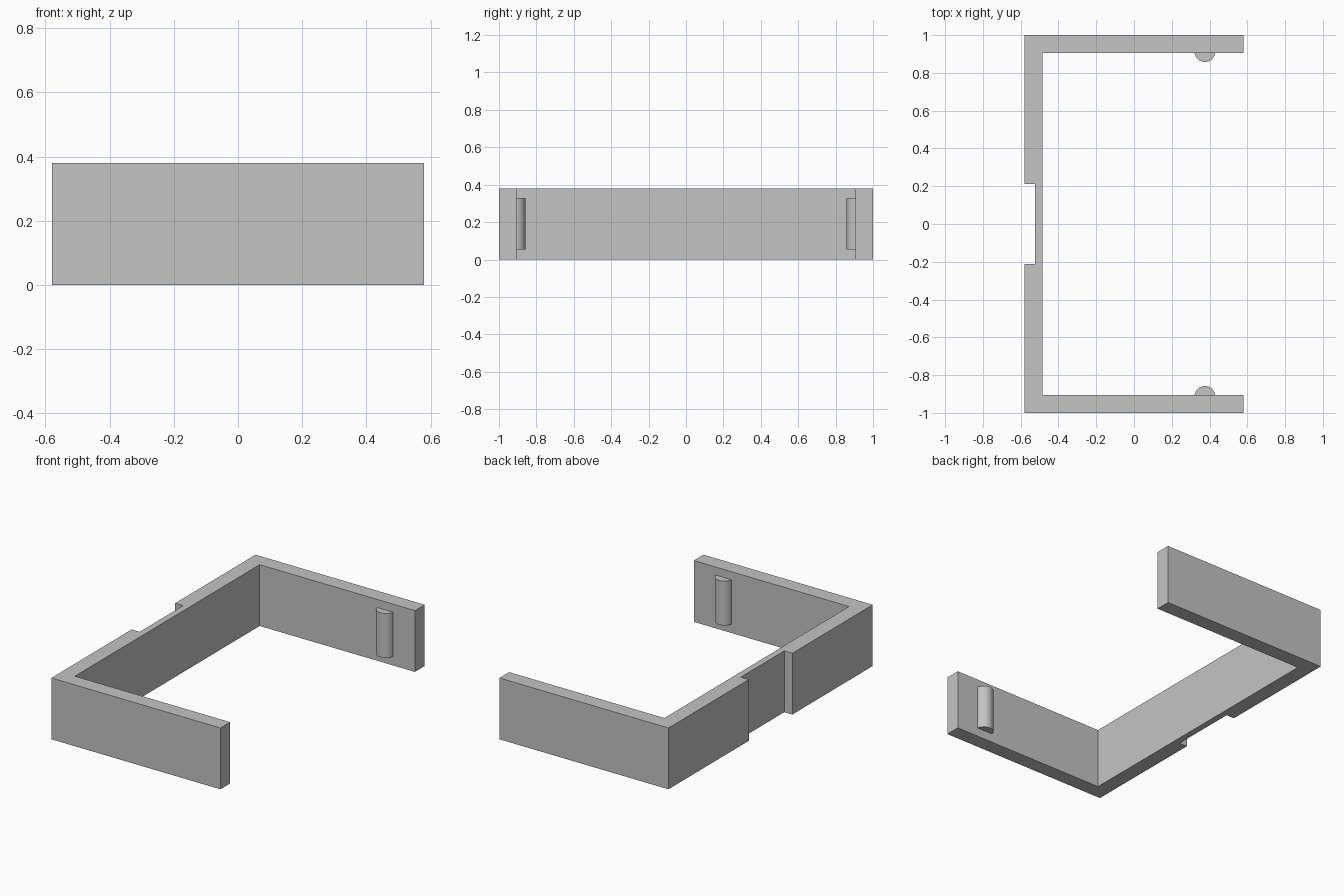
import bpy
import bmesh
import math

cube = bpy.data.objects.get("Cube")
if cube:
    bpy.data.objects.remove(cube, do_unlink=True)

HEIGHT = 0.38
OUT_X, IN_X, NOTCH_X = 0.58, 0.485, 0.525
OUT_Y, IN_Y, NOTCH_Y = 1.0, 0.905, 0.213

grey = bpy.data.materials.new("plain_grey")
grey.use_nodes = True
colour = (0.55, 0.55, 0.55, 1)
grey.diffuse_color = colour
grey.node_tree.nodes["Principled BSDF"].inputs["Base Color"].default_value = colour


def extrude_profile(name, points, z0, z1):
    """Closed prism from a plan outline."""
    bm = bmesh.new()
    face = bm.faces.new([bm.verts.new((x, y, z0)) for x, y in points])
    top = bmesh.ops.extrude_face_region(bm, geom=[face])["geom"]
    verts = [v for v in top if isinstance(v, bmesh.types.BMVert)]
    bmesh.ops.translate(bm, verts=verts, vec=(0, 0, z1 - z0))
    bmesh.ops.recalc_face_normals(bm, faces=bm.faces)
    mesh = bpy.data.meshes.new(name)
    bm.to_mesh(mesh)
    bm.free()
    mesh.materials.append(grey)
    obj = bpy.data.objects.new(name, mesh)
    bpy.context.collection.objects.link(obj)
    return obj


# U-shaped bracket with a shallow notch in the outer face of its spine
half = [(OUT_X, IN_Y), (OUT_X, OUT_Y), (-OUT_X, OUT_Y),
        (-OUT_X, NOTCH_Y), (-NOTCH_X, NOTCH_Y)]
inner = [(-IN_X, -IN_Y), (-IN_X, IN_Y)]
mirrored = [(x, -y) for x, y in reversed(half)]
extrude_profile("bracket", half + mirrored + inner, 0, HEIGHT)

# Rounded snap ridges on the inside of both arms, slightly sunk into them
RADIUS, RIDGE_X, STEPS = 0.055, 0.375, 24
for name, side in (("front_ridge", -1), ("back_ridge", 1)):
    arc = [(RIDGE_X + RADIUS * math.cos(math.pi * i / STEPS),
            side * (IN_Y + 0.008 - RADIUS * math.sin(math.pi * i / STEPS)))
           for i in range(STEPS + 1)]
    ridge = extrude_profile(name, arc, 0.055, 0.33)
    bpy.ops.object.select_all(action="DESELECT")
    ridge.select_set(True)
    bpy.context.view_layer.objects.active = ridge
    bpy.ops.object.shade_smooth_by_angle(angle=math.radians(30))
